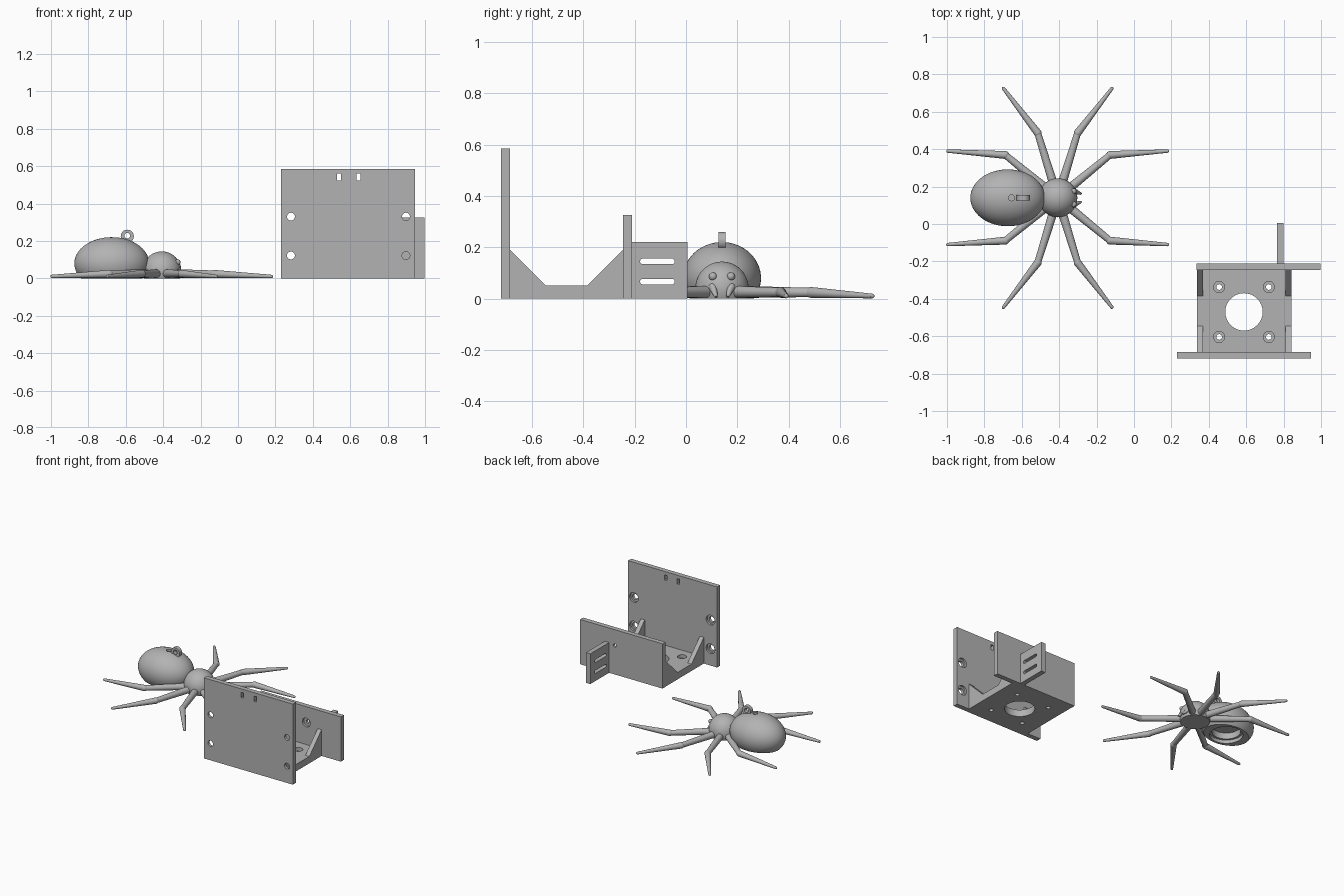
import bpy, bmesh, math
from mathutils import Vector, Matrix

if "Cube" in bpy.data.objects:
    bpy.data.objects.remove(bpy.data.objects["Cube"])

grey = bpy.data.materials.new("plain_grey")
grey.diffuse_color = (0.45, 0.45, 0.45, 1)
grey.use_nodes = True
grey.node_tree.nodes["Principled BSDF"].inputs["Base Color"].default_value = grey.diffuse_color


def finish(name, bm, smooth=False):
    me = bpy.data.meshes.new(name)
    bmesh.ops.recalc_face_normals(bm, faces=bm.faces)
    bm.to_mesh(me)
    bm.free()
    me.materials.append(grey)
    ob = bpy.data.objects.new(name, me)
    bpy.context.collection.objects.link(ob)
    if smooth:
        shade(ob)
    return ob


def shade(ob):
    bpy.ops.object.select_all(action='DESELECT')
    ob.select_set(True)
    bpy.context.view_layer.objects.active = ob
    bpy.ops.object.shade_smooth_by_angle(angle=math.radians(35))


def box(name, x0, x1, y0, y1, z0, z1):
    bm = bmesh.new()
    m = Matrix.Translation(((x0 + x1) / 2, (y0 + y1) / 2, (z0 + z1) / 2)) \
        @ Matrix.Diagonal((x1 - x0, y1 - y0, z1 - z0, 1))
    bmesh.ops.create_cube(bm, size=1, matrix=m)
    return finish(name, bm)


def add_rod(bm, a, b, r1, r2, seg=32):
    a, b = Vector(a), Vector(b)
    d = b - a
    m = Matrix.Translation((a + b) / 2) @ d.to_track_quat('Z', 'Y').to_matrix().to_4x4()
    bmesh.ops.create_cone(bm, cap_ends=True, segments=seg, radius1=r1, radius2=r2,
                          depth=d.length, matrix=m)


def rod(name, a, b, r1, r2=None):
    bm = bmesh.new()
    add_rod(bm, a, b, r1, r1 if r2 is None else r2)
    return finish(name, bm)


def add_ball(bm, c, r, seg=48):
    bmesh.ops.create_uvsphere(bm, u_segments=seg, v_segments=seg // 2, radius=1,
                              matrix=Matrix.Translation(c) @ Matrix.Diagonal((*r, 1)))


def flatten(bm):
    # trim everything below the ground plane and close the cut
    g = bm.verts[:] + bm.edges[:] + bm.faces[:]
    r = bmesh.ops.bisect_plane(bm, geom=g, plane_co=(0, 0, 0), plane_no=(0, 0, 1),
                               clear_inner=True)
    edges = [e for e in r['geom_cut'] if isinstance(e, bmesh.types.BMEdge)]
    if edges:
        bmesh.ops.holes_fill(bm, edges=edges, sides=0)


def cut(ob, cutters):
    for c in cutters:
        mod = ob.modifiers.new("cut", 'BOOLEAN')
        mod.operation, mod.solver, mod.object = 'DIFFERENCE', 'EXACT', c
    dg = bpy.context.evaluated_depsgraph_get()
    me = bpy.data.meshes.new_from_object(ob.evaluated_get(dg))
    ob.modifiers.clear()
    ob.data = me
    for c in cutters:
        bpy.data.objects.remove(c)
    shade(ob)


# ---- Bracket: front plate with counterbored holes and two small slots
plate = box("front_plate", 0.23, 0.945, -0.72, -0.685, 0, 0.585)
cs = [box("slot", x, x + 0.02, -0.8, -0.6, 0.522, 0.56) for x in (0.53, 0.634)]
for x in (0.283, 0.898):
    for z in (0.122, 0.33):
        cs.append(rod("hole", (x, -0.8, z), (x, -0.6, z), 0.021))
        cs.append(rod("bore", (x, -0.70, z), (x, -0.6, z), 0.035))
cut(plate, cs)

# Back plate with a single screw hole
plate = box("back_plate", 0.335, 0.998, -0.245, -0.21, 0, 0.325)
cut(plate, [rod("hole", (0.72, -0.3, 0.21), (0.72, -0.1, 0.21), 0.012),
            rod("bore", (0.72, -0.3, 0.21), (0.72, -0.228, 0.21), 0.032)])

# Strap tab with two long slots
tab = box("strap_tab", 0.765, 0.80, -0.21, 0.005, 0, 0.22)
cs = []
for z in (0.066, 0.145):
    bm = bmesh.new()
    prof = []
    for cy, a0 in ((-0.055, -90), (-0.168, 90)):
        for i in range(9):
            a = math.radians(a0 + i * 22.5)
            prof.append(bm.verts.new((0.7, cy + 0.011 * math.cos(a), z + 0.011 * math.sin(a))))
    f = bm.faces.new(prof)
    ext = bmesh.ops.extrude_face_region(bm, geom=[f])['geom']
    bmesh.ops.translate(bm, vec=(0.2, 0, 0),
                        verts=[v for v in ext if isinstance(v, bmesh.types.BMVert)])
    cs.append(finish("long_slot", bm))
cut(tab, cs)

# Base with large centre hole and four countersunk screw holes
base = box("base", 0.337, 0.843, -0.685, -0.245, 0, 0.05)
cs = [rod("centre", (0.588, -0.47, -0.1), (0.588, -0.47, 0.1), 0.10)]
for x in (0.455, 0.721):
    for y in (-0.337, -0.604):
        cs.append(rod("hole", (x, y, -0.1), (x, y, 0.1), 0.015))
        cs.append(rod("bore", (x, y, 0.025), (x, y, 0.1), 0.03))
cut(base, cs)

# Triangular gussets in the four corners
for x in (0.337, 0.811):
    for y, s in ((-0.685, 1), (-0.245, -1)):
        bm = bmesh.new()
        f = bm.faces.new([bm.verts.new((x, y + s * dy, z))
                          for dy, z in ((0, 0.05), (0.14, 0.05), (0, 0.19))])
        ext = bmesh.ops.extrude_face_region(bm, geom=[f])['geom']
        bmesh.ops.translate(bm, vec=(0.032, 0, 0),
                            verts=[v for v in ext if isinstance(v, bmesh.types.BMVert)])
        finish("gusset", bm)

# ---- Spider: abdomen with stepped recess below and a small hole on top
CY = 0.14
bm = bmesh.new()
add_ball(bm, (-0.675, CY, 0.08), (0.2, 0.152, 0.14), 64)
flatten(bm)
abdomen = finish("abdomen", bm)
cut(abdomen, [rod("recess", (-0.675, CY, -0.1), (-0.675, CY, 0.07), 0.095),
              rod("step", (-0.675, CY, -0.1), (-0.675, CY, 0.025), 0.11),
              rod("top_hole", (-0.655, CY, 0.15), (-0.655, CY, 0.3), 0.016)])

# Hanging loop
loop = rod("hanging_loop", (-0.592, CY - 0.014, 0.225), (-0.592, CY + 0.014, 0.225), 0.035)
cut(loop, [rod("hole", (-0.592, 0, 0.228), (-0.592, 0.3, 0.228), 0.015)])

# Head
bm = bmesh.new()
add_ball(bm, (-0.407, CY, 0.04), (0.104, 0.104, 0.104))
flatten(bm)
finish("head", bm, True)

# Eyes and fangs
for s in (-1, 1):
    bm = bmesh.new()
    add_ball(bm, (-0.323, CY + s * 0.035, 0.086), (0.016, 0.016, 0.016), 16)
    finish("eye", bm, True)
    bm = bmesh.new()
    add_rod(bm, (-0.32, CY + s * 0.036, 0.045), (-0.283, CY + s * 0.022, 0.006), 0.016, 0.006, 16)
    add_ball(bm, (-0.32, CY + s * 0.036, 0.045), (0.016, 0.016, 0.016), 16)
    flatten(bm)
    finish("fang", bm, True)

# Legs: two tapered segments with a round knee, mirrored to all quarters
CX = -0.408
for (kx, ky), (tx, ty) in (((0.107, 0.347), (0.29, 0.585)), ((0.28, 0.229), (0.587, 0.25))):
    for sx in (-1, 1):
        for sy in (-1, 1):
            def at(x, y, z):
                return (CX + sx * x, CY + sy * y, z)
            root, knee, tip = at(kx * .15, ky * .15, 0.026), at(kx, ky, 0.024), at(tx, ty, 0.01)
            for name, a, b, r1, r2 in (("leg_upper", root, knee, 0.024, 0.018),
                                       ("leg_lower", knee, tip, 0.021, 0.009)):
                bm = bmesh.new()
                add_rod(bm, a, b, r1, r2, 24)
                if name == "leg_lower":
                    add_ball(bm, a, (r1, r1, r1), 24)
                    add_ball(bm, b, (r2, r2, r2), 16)
                flatten(bm)
                finish(name, bm, True)
